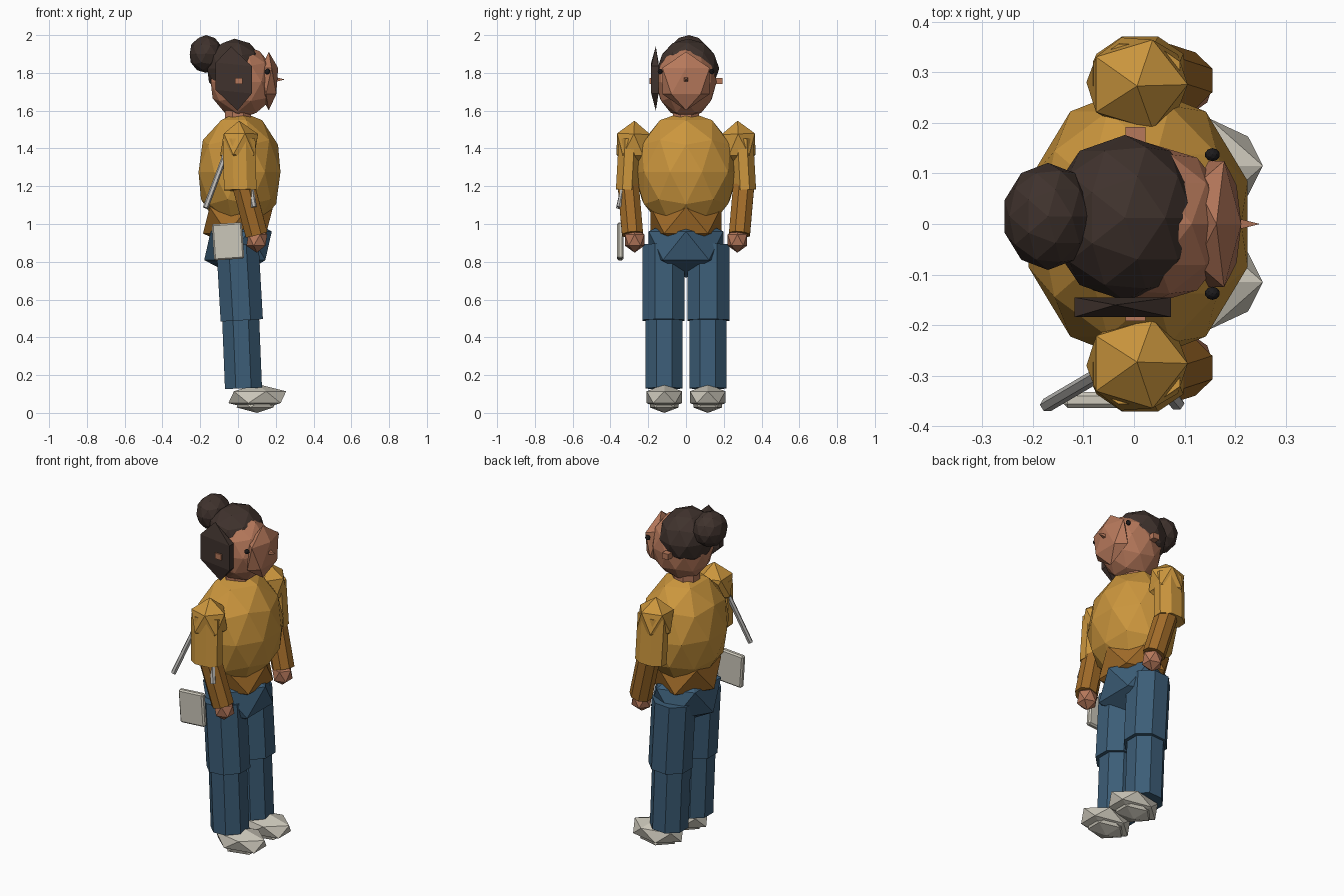
import bpy, bmesh, math
from mathutils import Vector, Matrix

if "Cube" in bpy.data.objects:
    bpy.data.objects.remove(bpy.data.objects["Cube"])


def material(name, rgb):
    m = bpy.data.materials.new(name)
    m.diffuse_color = (*rgb, 1)
    m.use_nodes = True
    m.node_tree.nodes["Principled BSDF"].inputs["Base Color"].default_value = m.diffuse_color
    return m


GOLD = material("gold_cloth", (0.6, 0.305, 0.047))
BROWN = material("rust_cloth", (0.36, 0.15, 0.022))
SKIN = material("skin", (0.47, 0.19, 0.105))
HAIR = material("dark_brown_hair", (0.05, 0.032, 0.026))
DENIM = material("blue_denim", (0.045, 0.11, 0.185))
PALE = material("pale_grey", (0.6, 0.57, 0.49))
METAL = material("strap_grey", (0.5, 0.49, 0.47))
BLACK = material("black", (0.012, 0.011, 0.012))


def finish(name, bm, mat):
    mesh = bpy.data.meshes.new(name)
    bmesh.ops.recalc_face_normals(bm, faces=bm.faces)
    bm.to_mesh(mesh)
    bm.free()
    mesh.materials.append(mat)
    ob = bpy.data.objects.new(name, mesh)
    bpy.context.collection.objects.link(ob)
    return ob


def ico(name, loc, size, mat, level=1, tilt=0):
    """Faceted ellipsoid, tilted about x."""
    bm = bmesh.new()
    bmesh.ops.create_icosphere(bm, subdivisions=level, radius=1)
    bm.transform(Matrix.Translation(loc) @ Matrix.Rotation(tilt, 4, 'X')
                 @ Matrix.Diagonal((*size, 1)))
    return finish(name, bm, mat)


def tube(name, a, b, rx, ry, mat, sides=8):
    """Straight prism from a to b; rx and ry are half widths along x and y."""
    a, b = Vector(a), Vector(b)
    if b.z < a.z:
        a, b = b, a
    bm = bmesh.new()
    flat = 1 / math.cos(math.pi / sides)
    bmesh.ops.create_cone(bm, cap_ends=True, segments=sides, radius1=flat,
                          radius2=flat, depth=1)
    bm.transform(Matrix.Rotation(math.pi / sides, 4, 'Z'))
    d = b - a
    turn = Vector((0, 0, 1)).rotation_difference(d).to_matrix().to_4x4()
    bm.transform(Matrix.Translation((a + b) / 2) @ turn
                 @ Matrix.Diagonal((rx, ry, d.length, 1)))
    return finish(name, bm, mat)


def box(name, loc, size, mat, bevel=0.0, turn=0.0):
    """Box turned about y."""
    bm = bmesh.new()
    bmesh.ops.create_cube(bm, size=1)
    bm.transform(Matrix.Diagonal((*size, 1)))
    if bevel:
        bmesh.ops.bevel(bm, geom=bm.edges[:], offset=bevel, segments=1, affect='EDGES')
    bm.transform(Matrix.Translation(loc) @ Matrix.Rotation(turn, 4, 'Y'))
    return finish(name, bm, mat)


# Head, face and neck
ico("head", (0.022, 0, 1.752), (0.175, 0.162, 0.192), SKIN, 2)
ico("face", (0.163, 0, 1.757), (0.055, 0.147, 0.155), SKIN)
tube("neck", (0, 0, 1.5), (0, 0, 1.6), 0.07, 0.07, SKIN)

# Pointed nose along +x
bm = bmesh.new()
bmesh.ops.create_cone(bm, cap_ends=True, segments=4, radius1=0.019, radius2=0, depth=0.055)
bm.transform(Matrix.Translation((0.222, 0, 1.765)) @ Matrix.Rotation(math.pi / 2, 4, 'Y')
             @ Matrix.Rotation(math.pi / 4, 4, 'Z'))
finish("nose", bm, SKIN)

# Hair and bun
ico("hair", (-0.018, 0.012, 1.823), (0.152, 0.164, 0.158), HAIR, 2)
ico("hair_bun", (-0.17, 0.015, 1.9), (0.09, 0.106, 0.1), HAIR, 2)

# Side lock: flat slab with a point above and below
bm = bmesh.new()
for x in (-0.118, 0.073):
    for y in (-0.184, -0.145):
        for z in (1.7, 1.845):
            bm.verts.new((x, y, z + 0.1 * (-0.02 - x)))
bm.verts.new((-0.037, -0.16, 1.94))
bm.verts.new((-0.003, -0.16, 1.6))
bmesh.ops.convex_hull(bm, input=bm.verts[:])
finish("side_lock", bm, HAIR)

# Torso, shirt hem and hips
ico("torso", (0.008, 0, 1.275), (0.228, 0.275, 0.323), GOLD, 2)
ico("shirt_hem", (0, 0, 1.02), (0.207, 0.22, 0.157), BROWN)
ico("hips", (0, 0, 0.885), (0.2, 0.232, 0.17), DENIM)

# Paired parts
for side, s in (("right", -1), ("left", 1)):
    ico(side + "_eye", (0.155, s * 0.137, 1.807), (0.015, 0.013, 0.015), BLACK, 2)
    box(side + "_ear", (0.003, s * 0.168, 1.757), (0.04, 0.048, 0.034), SKIN)
    ico(side + "_shoulder", (0.006, s * 0.278, 1.42), (0.112, 0.104, 0.127), GOLD, 1, s * 0.04)
    tube(side + "_upper_arm", (0.005, s * 0.297, 1.45), (0.012, s * 0.312, 1.18),
         0.086, 0.059, GOLD)
    tube(side + "_forearm", (0.03, s * 0.305, 1.2), (0.098, s * 0.283, 0.945),
         0.059, 0.056, BROWN)
    ico(side + "_hand", (0.1, s * 0.272, 0.915), (0.062, 0.06, 0.067), SKIN)
    tube(side + "_thigh", (-0.003, s * 0.118, 0.89), (0.02, s * 0.118, 0.49),
         0.112, 0.111, DENIM)
    tube(side + "_shin", (0.014, s * 0.116, 0.5), (0.029, s * 0.116, 0.13),
         0.098, 0.098, DENIM)
    ico(side + "_shoe", (0.102, s * 0.115, 0.083), (0.171, 0.11, 0.07), PALE)
    ico(side + "_sole", (0.1, s * 0.115, 0.052), (0.12, 0.09, 0.052), PALE)

# Hanging bag, slightly tilted
box("bag", (-0.053, -0.348, 0.908), (0.16, 0.032, 0.192), PALE, 0.008, -0.07)

# Bag straps
tube("back_strap", (-0.172, -0.358, 1.085), (-0.065, -0.295, 1.37), 0.013, 0.012, METAL, 6)
tube("front_strap", (0.085, -0.355, 1.09), (0.035, -0.295, 1.37), 0.013, 0.012, METAL, 6)
